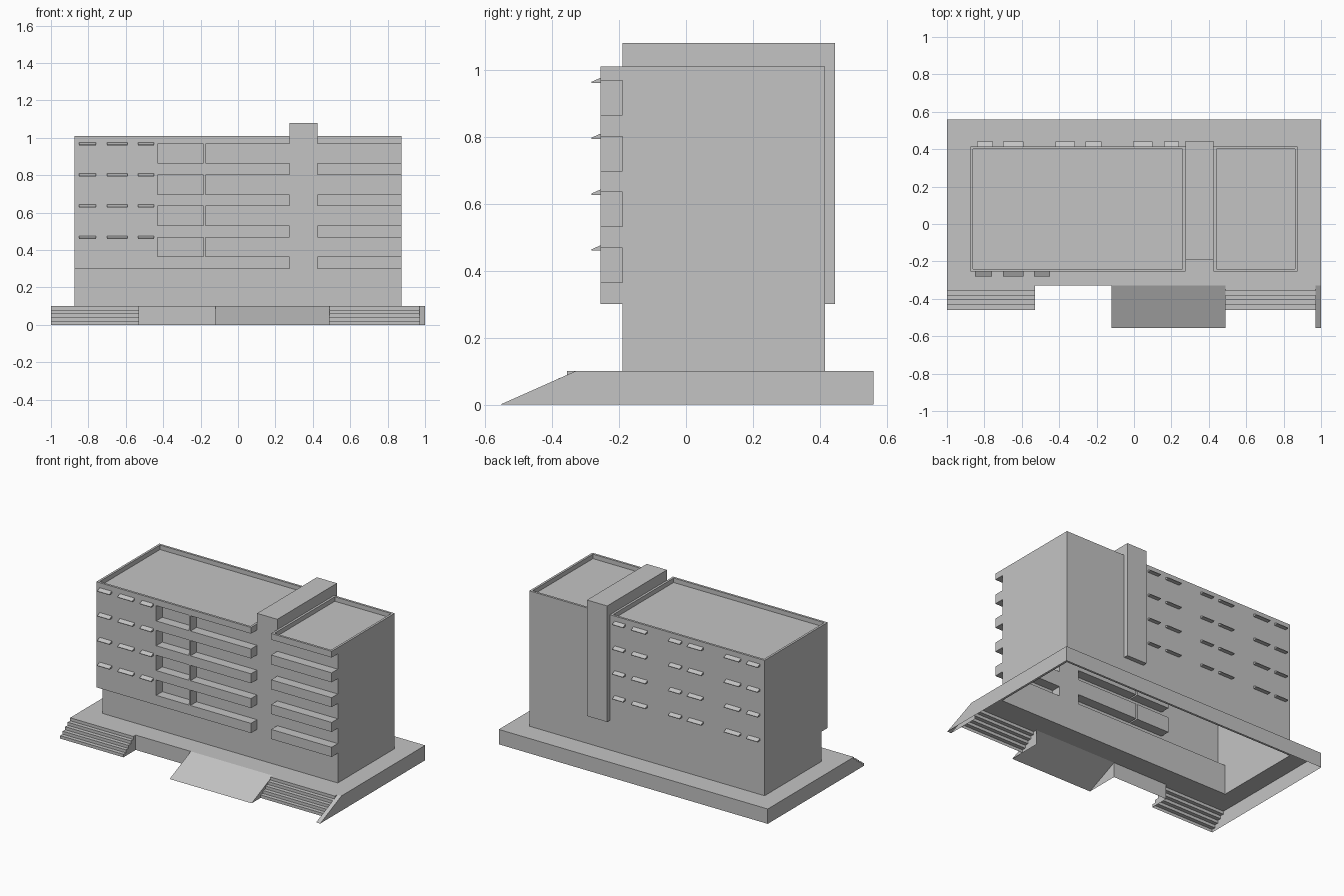
import bpy, bmesh
from mathutils import Vector

cube = bpy.data.objects.get("Cube")
if cube:
    bpy.data.objects.remove(cube, do_unlink=True)

grey = bpy.data.materials.new("light_grey")
grey.use_nodes = True
GREY = (0.55, 0.55, 0.55, 1)
grey.diffuse_color = GREY
grey.node_tree.nodes["Principled BSDF"].inputs["Base Color"].default_value = GREY


def finish(name, bm):
    mesh = bpy.data.meshes.new(name)
    bm.to_mesh(mesh)
    bm.free()
    mesh.materials.append(grey)
    obj = bpy.data.objects.new(name, mesh)
    bpy.context.scene.collection.objects.link(obj)
    return obj


def skin(name, cuts, solid, dropped):
    """Outer skin of the blocks that the cut planes make where solid() is true."""
    bm = bmesh.new()
    count = [len(c) - 1 for c in cuts]

    def filled(cell):
        if any(i < 0 or i >= n for i, n in zip(cell, count)):
            return False
        return solid(*[(c[i] + c[i + 1]) / 2 for c, i in zip(cuts, cell)])

    cells = [(i, j, k) for i in range(count[0]) for j in range(count[1])
             for k in range(count[2])]
    for cell in filter(filled, cells):
        for axis in range(3):
            for side in (0, 1):
                near = list(cell)
                near[axis] += 2 * side - 1
                if filled(near):
                    continue
                b, c = (axis + 1) % 3, (axis + 2) % 3
                quad = []
                for db, dc in ((0, 0), (1, 0), (1, 1), (0, 1)):
                    at = list(cell)
                    at[axis] += side
                    at[b] += db
                    at[c] += dc
                    quad.append(Vector([cuts[n][at[n]] for n in range(3)]))
                if dropped(sum(quad, Vector()) / 4, axis):
                    continue
                if not side:
                    quad.reverse()
                bm.faces.new([bm.verts.new(p) for p in quad])
    bmesh.ops.remove_doubles(bm, verts=bm.verts, dist=0.0005)
    bmesh.ops.dissolve_limit(bm, angle_limit=0.01, verts=bm.verts, edges=bm.edges)
    return finish(name, bm)


def prism(name, profile, x0, x1, open_edges=0):
    """Extrude a (y, z) profile along x; the last open_edges sides stay open."""
    bm = bmesh.new()
    a = [bm.verts.new((x0, y, z)) for y, z in profile]
    b = [bm.verts.new((x1, y, z)) for y, z in profile]
    n = len(profile)
    bm.faces.new(a)
    bm.faces.new(b[::-1])
    for i in range(n - open_edges):
        j = (i + 1) % n
        bm.faces.new((a[j], a[i], b[i], b[j]))
    # make the normals point away from the middle of the profile
    bm.normal_update()
    bm.faces.ensure_lookup_table()
    if bm.faces[0].normal.x > 0:
        bmesh.ops.reverse_faces(bm, faces=bm.faces)
    return finish(name, bm)


# Main dimensions
END, FRONT, WALL, BACK = 0.875, -0.255, -0.19, 0.415
BASE, OVERHANG, ROOF, TOP = 0.1, 0.3, 0.98, 1.01
STOREY, EDGE = 0.1667, -0.33
TOWER = (0.275, 0.425)
RIM = 0.015
openings = [(0.365 + STOREY * i, 0.468 + STOREY * i) for i in range(4)]


# Building: hollow shell with recessed balconies, roof rims and stair tower
def building(x, y, z):
    if TOWER[0] < x < TOWER[1]:
        return y > WALL and (y < BACK or z > OVERHANG)
    if y > BACK or z > TOP:
        return False
    if z > ROOF:
        inside = -END + RIM < x < TOWER[0] - RIM or TOWER[1] + RIM < x < END - RIM
        return not (inside and FRONT + RIM < y < BACK - RIM)
    if y > WALL:
        return True
    if z < OVERHANG:
        return False
    balcony = any(lo < z < hi for lo, hi in openings)
    return not balcony or x < -0.43 or -0.185 < x < -0.175


xs = [-END, -END + RIM, -0.43, -0.185, -0.175, TOWER[0] - RIM, *TOWER,
      TOWER[1] + RIM, END - RIM, END]
ys = [FRONT, FRONT + RIM, WALL, BACK - RIM, BACK, 0.445]
zs = [BASE, OVERHANG, *[z for pair in openings for z in pair], ROOF, TOP, 1.08]
skin("building", (xs, ys, zs), building, lambda p, axis: p.z < BASE + 0.001)


# Base: open below, and open in front where the steps and the ramp join
def base_gap(p, axis):
    if axis == 2:
        return p.z < 0.01 or (abs(p.x) < END and WALL < p.y < BACK)
    return p.y < EDGE + 0.001 and not -0.53 < p.x < -0.12


skin("base", ([-1, -END, -0.53, -0.12, END, 1], [EDGE, WALL, BACK, 0.56], [0, BASE]),
     lambda x, y, z: True, base_gap)

# Steps
stairs = []
for i in range(5):
    y = -0.46 + 0.0263 * i
    stairs += [(y, 0.02 * i), (y, 0.02 * (i + 1))]
stairs += [(EDGE, BASE), (EDGE, 0)]
prism("left_end_steps", stairs, -1, -0.53, 2)
prism("right_end_steps", stairs, 0.49, 0.97, 2)

# Ramp and sloping side wall of the steps
slope = [(-0.555, 0), (EDGE, BASE), (EDGE, 0)]
prism("ramp", slope, -0.12, 0.49, 2)
prism("step_side_wall", slope, 0.97, 1, 2)

# Window awnings on both long walls
front_spans = ((-0.85, -0.76), (-0.7, -0.59), (-0.535, -0.45))
back_spans = ((-0.84, -0.755), (-0.7, -0.59), (-0.42, -0.315),
              (-0.26, -0.175), (-0.005, 0.1), (0.16, 0.24))
for name, wall, out, spans in (("front_awning", FRONT, -0.027, front_spans),
                               ("back_awning", BACK, 0.027, back_spans)):
    for row in range(4):
        z = 0.46 + STOREY * row
        wedge = [(wall, z), (wall + out, z), (wall + out, z + 0.004), (wall, z + 0.016)]
        for x0, x1 in spans:
            prism(name, wedge, x0, x1)
